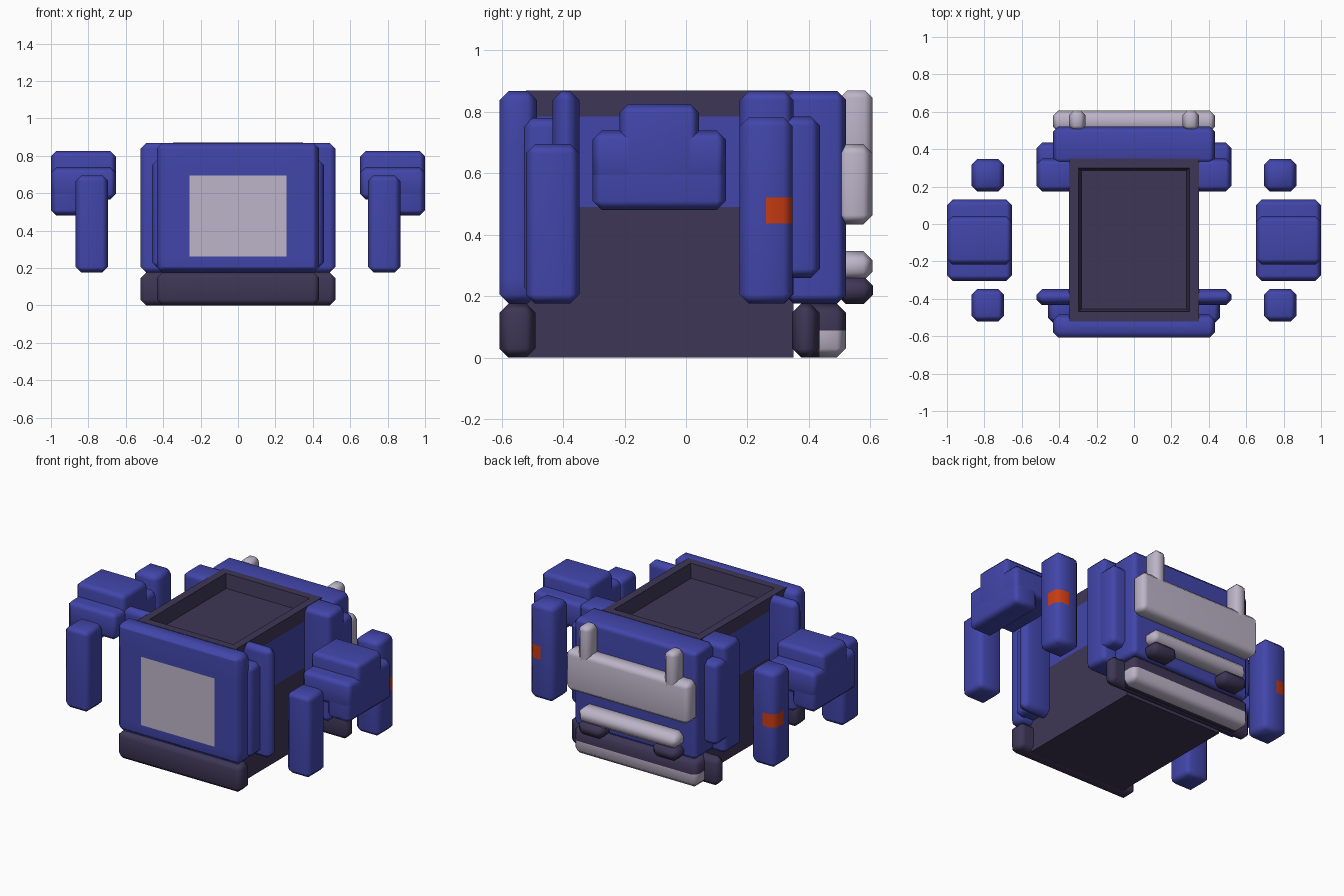
import bpy, bmesh
from mathutils import Vector

if "Cube" in bpy.data.objects:
    bpy.data.objects.remove(bpy.data.objects["Cube"])


def material(name, color):
    m = bpy.data.materials.new(name)
    m.diffuse_color = (*color, 1)
    m.use_nodes = True
    m.node_tree.nodes["Principled BSDF"].inputs["Base Color"].default_value = m.diffuse_color
    return m


BLUE = material("blue", (0.054, 0.061, 0.402))
DARK = material("dark_violet", (0.048, 0.037, 0.093))
LIGHT = material("pale_grey", (0.51, 0.46, 0.58))
ORANGE = material("orange", (0.58, 0.045, 0.006))
U = 0.0868   # block unit


def finish(bm, name, mats):
    mesh = bpy.data.meshes.new(name)
    bm.to_mesh(mesh)
    bm.free()
    for m in mats:
        mesh.materials.append(m)
    ob = bpy.data.objects.new(name, mesh)
    bpy.context.collection.objects.link(ob)
    bpy.ops.object.select_all(action='DESELECT')
    ob.select_set(True)
    bpy.context.view_layer.objects.active = ob
    bpy.ops.object.shade_smooth_by_angle(angle=0.9)
    wn = ob.modifiers.new("face_normals", 'WEIGHTED_NORMAL')
    wn.keep_sharp = True
    return ob


def cube(x, y, z):
    bm = bmesh.new()
    bmesh.ops.create_cube(bm, size=1)
    for v in bm.verts:
        v.co = Vector([r[0] + (c + 0.5) * (r[1] - r[0]) for c, r in zip(v.co, (x, y, z))])
    return bm


def box(name, mat, x, y, z, bevel=0.03, paint=None, region=None):
    """Chamfered box; faces centred inside region get the paint material."""
    bm = cube(x, y, z)
    if bevel:
        bmesh.ops.bevel(bm, geom=bm.edges[:], offset=bevel, segments=1,
                        affect='EDGES', profile=0.5)
    if paint:
        for axis, limits in enumerate(region):
            for c in limits:
                co, no = Vector((0, 0, 0)), Vector((0, 0, 0))
                co[axis], no[axis] = c, 1
                bmesh.ops.bisect_plane(bm, geom=bm.verts[:] + bm.edges[:] + bm.faces[:],
                                       plane_co=co, plane_no=no)
        for f in bm.faces:
            c = f.calc_center_median()
            if all(lo < c[i] < hi for i, (lo, hi) in enumerate(region)):
                f.material_index = 1
    return finish(bm, name, [mat, paint] if paint else [mat])


def pair(name, mat, x, y, z, paint=None, region=None, **kw):
    """The same box on the right and the left side."""
    for side, s in (("right", 1), ("left", -1)):
        sx = tuple(sorted(s * c for c in x))
        reg = region and [tuple(sorted(s * c for c in region[0]))] + region[1:]
        box(f"{name}_{side}", mat, sx, y, z, paint=paint, region=reg, **kw)


# Main body with sunken roof and blue side band
bm = cube((-0.347, 0.347), (-0.52, 0.35), (0, 0.87))
top = max(bm.faces, key=lambda f: f.calc_center_median().z)
bmesh.ops.inset_region(bm, faces=[top], thickness=0.072)
bmesh.ops.inset_region(bm, faces=[top], thickness=0.02, depth=-U)
for h in (0.49, 0.785):
    bmesh.ops.bisect_plane(bm, geom=bm.verts[:] + bm.edges[:] + bm.faces[:],
                           plane_co=(0, 0, h), plane_no=(0, 0, 1))
for f in bm.faces:
    c = f.calc_center_median()
    if abs(c.x) > 0.34 and 0.49 < c.z < 0.785:
        f.material_index = 1
finish(bm, "body", [DARK, BLUE])

# Front and rear walls
TOP = 0.868
box("front_wall", BLUE, (-0.434, 0.434), (-0.607, -0.485), (0.176, TOP),
    paint=LIGHT, region=[(-0.26, 0.26), (-0.62, -0.6), (0.26, 0.695)])
box("rear_wall", BLUE, (-0.434, 0.434), (0.32, 0.521), (0.176, TOP))

# Corner pillars
pair("front_pillar", BLUE, (0.317, 0.521), (-0.434, -0.347), (0.176, TOP))
pair("front_pillar_step", BLUE, (0.317, 0.46), (-0.53, -0.38), (0.2, 0.78))
pair("rear_pillar", BLUE, (0.317, 0.521), (0.174, 0.35), (0.176, TOP))
pair("rear_pillar_step", BLUE, (0.317, 0.521), (0.28, 0.436), (0.26, 0.785))

# Bumpers
box("front_bumper", DARK, (-0.434, 0.434), (-0.607, -0.49), (0, 0.176))
box("rear_crossbar", DARK, (-0.521, 0.521), (0.345, 0.434), (0, 0.176))
box("rear_bumper", DARK, (-0.434, 0.434), (0.36, 0.521), (0.001, 0.176),
    paint=LIGHT, region=[(-0.5, 0.5), (0.434, 0.6), (-0.1, 0.088)])

# Rear panel with two posts, and lower bar with dark feet
box("rear_panel", LIGHT, (-0.434, 0.434), (0.49, 0.607), (0.434, 0.695))
pair("rear_post", LIGHT, (0.26, 0.347), (0.5, 0.607), (0.63, 0.87), bevel=0.025)
box("rear_bar", LIGHT, (-0.347, 0.347), (0.49, 0.607), (0.25, 0.347))
pair("rear_foot", DARK, (0.174, 0.35), (0.49, 0.608), (0.174, 0.265))

# Detached side shoulders
pair("shoulder_top", BLUE, (0.653, 1.0), (-0.217, 0.043), (0.565, 0.826))
pair("shoulder", BLUE, (0.653, 1.0), (-0.304, 0.13), (0.565, 0.739))
pair("shoulder_skirt", BLUE, (0.826, 1.0), (-0.304, 0.13), (0.48, 0.739))

# Detached legs, the rear ones with an orange block
pair("front_leg", BLUE, (0.695, 0.868), (-0.521, -0.347), (0.176, 0.695))
pair("rear_leg", BLUE, (0.695, 0.868), (0.174, 0.347), (0.176, 0.782),
     paint=ORANGE, region=[(0.782, 0.9), (0.26, 0.4), (0.436, 0.521)])
